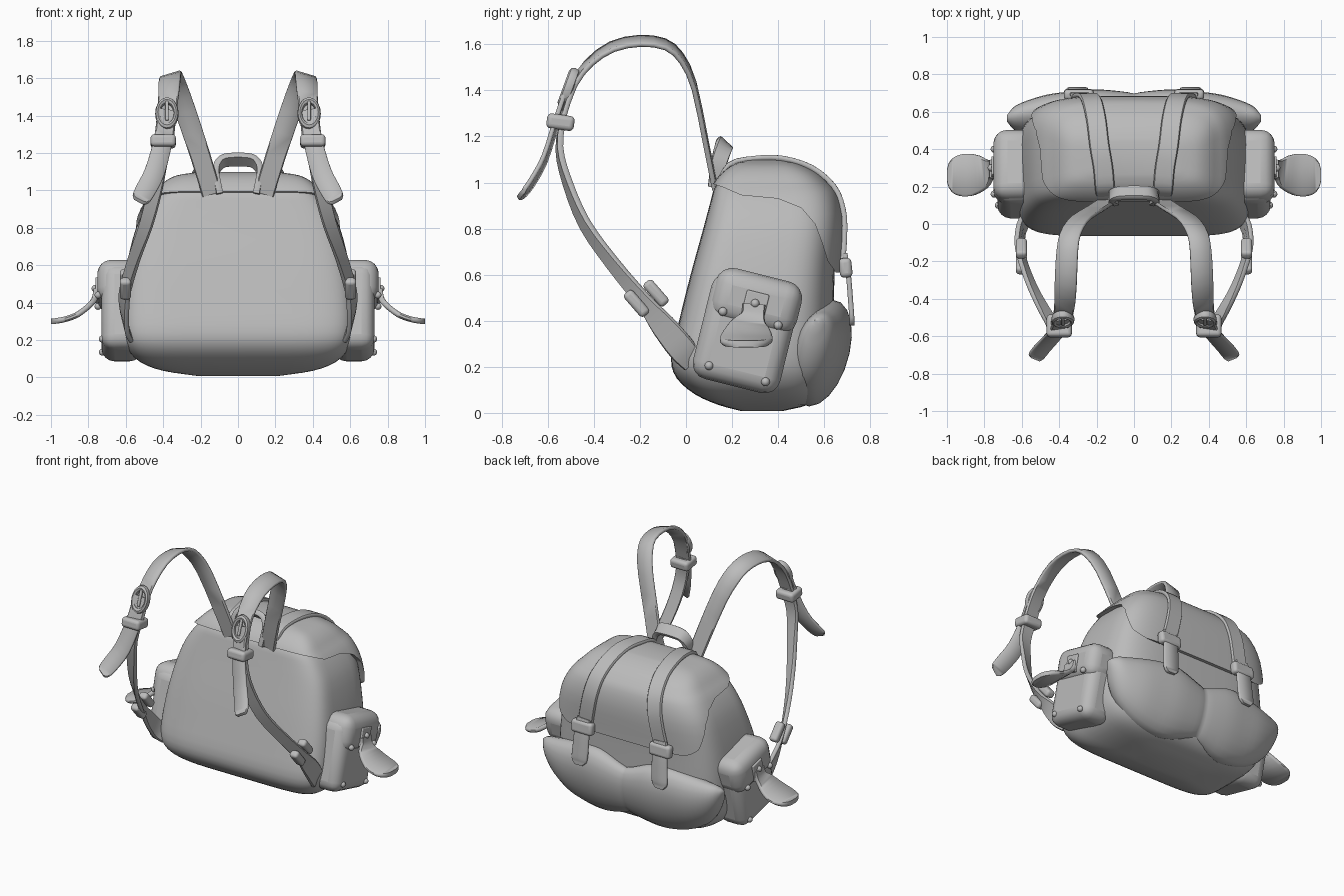
import bpy, bmesh, math
from mathutils import Vector, Matrix
from mathutils.bvhtree import BVHTree

if "Cube" in bpy.data.objects:
    bpy.data.objects.remove(bpy.data.objects["Cube"])

MAT = bpy.data.materials.new("grey fabric")
MAT.diffuse_color = (0.5, 0.5, 0.5, 1)
MAT.use_nodes = True
MAT.node_tree.nodes["Principled BSDF"].inputs["Base Color"].default_value = MAT.diffuse_color


def finish(ob, name, mirror=False, angle=40):
    ob.name = name
    if not ob.data.materials:
        ob.data.materials.append(MAT)
    bpy.ops.object.select_all(action='DESELECT')
    ob.select_set(True)
    bpy.context.view_layer.objects.active = ob
    bpy.ops.object.transform_apply(location=True, rotation=True, scale=True)
    bpy.ops.object.shade_smooth_by_angle(angle=math.radians(angle))
    if mirror:
        ob.modifiers.new("mirror", 'MIRROR')
    return ob


def loft(name, rings, mirror=False, angle=40):
    bm = bmesh.new()
    vs = [[bm.verts.new(p) for p in r] for r in rings]
    n = len(rings[0])
    for a, b in zip(vs, vs[1:]):
        for i in range(n):
            bm.faces.new((a[i], a[(i + 1) % n], b[(i + 1) % n], b[i]))
    bm.faces.new(vs[0])
    bm.faces.new(vs[-1])
    bmesh.ops.recalc_face_normals(bm, faces=bm.faces)
    me = bpy.data.meshes.new(name)
    bm.to_mesh(me)
    bm.free()
    ob = bpy.data.objects.new(name, me)
    bpy.context.collection.objects.link(ob)
    return finish(ob, name, mirror, angle)


def smooth_points(pts, k):
    """Catmull-Rom interpolation of tuples of any length."""
    p = [Vector(q) for q in pts]
    p = [2 * p[0] - p[1]] + p + [2 * p[-1] - p[-2]]
    out = []
    for i in range(1, len(p) - 2):
        a, b, c, d = p[i - 1:i + 3]
        for j in range(k):
            t = j / k
            out.append(0.5 * (2 * b + (c - a) * t + (2 * a - 5 * b + 4 * c - d) * t * t
                              + (3 * b - a - 3 * c + d) * t ** 3))
    return out + [p[-2]]


def ribbon(name, pts, thick, hint0, hint1=None, mirror=True, k=3):
    """Flat band through (x, y, z, half width) points."""
    path = smooth_points(pts, k)
    h0, h1 = Vector(hint0), Vector(hint1 or hint0)
    rings, last = [], len(path) - 1
    for i, q in enumerate(path):
        t = (path[min(i + 1, last)].to_3d() - path[max(i - 1, 0)].to_3d()).normalized()
        w = h0.lerp(h1, i / last)
        w = (w - t * w.dot(t)).normalized()
        n = t.cross(w)
        hw, th = q[3], thick / 2
        rings.append([q.to_3d() + w * hw * a + n * th * b for a, b in
                      ((1, .4), (.9, 1), (-.9, 1), (-1, .4), (-1, -.4), (-.9, -1), (.9, -1), (1, -.4))])
    return loft(name, rings, mirror, 50)


def box(name, loc, size, tilt=0, bevel=.02, mirror=True):
    bpy.ops.mesh.primitive_cube_add(size=1)
    ob = bpy.context.object
    ob.matrix_world = (Matrix.Translation(loc) @ Matrix.Rotation(math.radians(tilt), 4, 'X')
                       @ Matrix.Diagonal((*size, 1)))
    finish(ob, name)
    m = ob.modifiers.new("bevel", 'BEVEL')
    m.width, m.segments = bevel, 4
    if mirror:
        ob.modifiers.new("mirror", 'MIRROR')
    return ob


# --- main bag: rounded horizontal sections (z, half width, front y, back y)
SECTIONS = [(.008, .22, .24, .42), (.035, .40, .14, .53), (.08, .52, .04, .59), (.15, .59, -.04, .625),
            (.24, .62, -.065, .635), (.4, .62, -.03, .64), (.6, .595, .02, .645), (.8, .545, .075, .655),
            (.92, .48, .107, .635), (.98, .425, .125, .595), (1.03, .375, .165, .54),
            (1.065, .31, .215, .47), (1.083, .2, .27, .41)]


def bag(name, side=0, front=0, back=0, up=0):
    rings = []
    for z, w, y0, y1 in smooth_points(SECTIONS, 3):
        y0, y1, w, ring = y0 - front, y1 + back, w + side, []
        for i in range(64):
            a = math.tau * i / 64
            c, s = math.cos(a), math.sin(a)
            e = 2 / (6 if s < 0 else 4)
            ring.append((w * math.copysign(abs(c) ** e, c),
                         (y0 + y1) / 2 + (y1 - y0) / 2 * math.copysign(abs(s) ** e, s), z + up))
        rings.append(ring)
    return loft(name, rings)


bag("bag_body")

# --- lid: slightly larger shell trimmed by a side profile
lid = bag("lid", .02, .008, .03, .014)
EDGE = [(.10, 1.0), (.16, .98), (.24, .945), (.40, .93), (.50, .89), (.56, .82), (.59, .74),
        (.615, .66), (.65, .61), (.9, .59), (.9, 1.4), (.10, 1.4)]
cutter = loft("lid_trim_helper", [[(x, y, z) for y, z in EDGE] for x in (-1, 1)])
cut = lid.modifiers.new("trim", 'BOOLEAN')
cut.operation, cut.object, cut.solver = 'INTERSECT', cutter, 'EXACT'
trimmed = bpy.data.meshes.new_from_object(lid.evaluated_get(bpy.context.evaluated_depsgraph_get()))
lid.modifiers.clear()
lid.data = trimmed
bpy.data.objects.remove(cutter)
finish(lid, "lid", angle=35)
tree = BVHTree.FromObject(lid, bpy.context.evaluated_depsgraph_get())

# --- closing straps laid over the lid
over = [(.145, .14, 1.0), (.155, .2, 1.06), (.165, .3, 1.1), (.185, .42, 1.1), (.20, .54, 1.05),
        (.22, .63, .97), (.24, .68, .88), (.26, .69, .78), (.285, .69, .66)]
snapped = []
for p in over:
    hit, nor, _, _ = tree.find_nearest(p)
    snapped.append((*(hit + nor * .008), .053))
ribbon("closing_strap", snapped, .022, (1, 0, 0))
ribbon("closing_strap_tongue", [(.29, .69, .69, .05), (.295, .705, .6, .055), (.30, .715, .48, .058),
                                (.305, .72, .41, .055), (.305, .72, .38, .03)], .022, (1, 0, 0))
box("closing_strap_keeper", (.295, .693, .63), (.16, .055, .085), 6, .02)

# --- two-lobed curled pouch on the back: (x, centre y, centre z, half height, half depth)
lobe = [(0, .615, .25, .165, .075), (.06, .61, .25, .185, .09), (.2, .59, .258, .228, .12),
        (.33, .58, .262, .225, .12), (.46, .57, .272, .195, .115), (.57, .565, .30, .145, .09),
        (.64, .565, .345, .085, .06), (.68, .565, .39, .015, .015)]
half = smooth_points(lobe, 3)
full = [Vector((-q[0], *q[1:])) for q in reversed(half[1:])] + half
rings = []
for x, y, z, h, d in full:
    ring = []
    for i in range(20):
        a = math.tau * i / 20
        dz = h * math.sin(a)
        ring.append((x, y + d * math.cos(a) + .22 * dz, z + dz))
    rings.append(ring)
loft("curled_back_pouch", rings, angle=60)

# --- side pockets with lids, rivets and hanging tongues
box("side_pocket", (.62, .26, .345), (.22, .39, .47), -14, .07)
box("side_pocket_lid", (.64, .305, .485), (.225, .385, .235), -14, .075)
box("tongue_plate", (.753, .30, .465), (.02, .10, .12), -14, .006)
ribbon("pocket_tongue", [(.757, .295, .47, .05), (.768, .29, .42, .052), (.80, .275, .38, .085),
                         (.86, .265, .335, .11), (.92, .26, .312, .112), (.965, .26, .303, .095),
                         (.99, .26, .30, .065), (1.0, .26, .30, .03)], .03, (0, 1, 0))
for i, p in enumerate([(.748, .16, .44), (.748, .40, .38), (.764, .30, .475), (.725, .10, .205), (.725, .345, .135)]):
    bpy.ops.mesh.primitive_uv_sphere_add(segments=12, ring_count=8, radius=.019, location=p)
    finish(bpy.context.object, f"pocket_rivet_{i}", True)

# --- shoulder straps
ribbon("shoulder_strap_upper", [(.14, .125, .98, .052), (.20, .085, 1.18, .054), (.28, .035, 1.42, .056),
                                (.325, -.02, 1.54, .058), (.35, -.09, 1.60, .058), (.36, -.2, 1.615, .06),
                                (.365, -.32, 1.59, .06), (.37, -.42, 1.52, .056), (.38, -.49, 1.42, .052),
                                (.395, -.54, 1.27, .052)], .022, (1, 0, -.3), k=2)
ribbon("shoulder_strap_tail", [(.38, -.505, 1.43, .05), (.40, -.56, 1.27, .05), (.445, -.615, 1.10, .054),
                               (.495, -.67, 1.0, .054), (.52, -.705, .955, .048), (.53, -.72, .945, .03)],
       .02, (1, -.1, .2))
ribbon("shoulder_strap_lower", [(.39, -.53, 1.30, .045), (.42, -.55, 1.15, .043), (.445, -.515, 1.0, .04),
                                (.49, -.44, .82, .038), (.55, -.32, .65, .036), (.60, -.18, .48, .04),
                                (.61, -.10, .38, .055), (.60, -.02, .28, .06), (.57, .03, .22, .05)],
       .026, (1, 0, 0), (0, .75, .65))
box("shoulder_keeper", (.40, -.545, 1.262), (.135, .12, .065), -8, .02)
for i, (y, z) in enumerate([(-.215, .475), (-.13, .52)]):
    box(f"lower_buckle_bar_{i}", (.602, y, z), (.06, .05, .13), 41, .018)

# --- shoulder buckles: oval frame and pin
bpy.ops.mesh.primitive_torus_add(major_radius=.058, minor_radius=.016, major_segments=20, minor_segments=8)
frame = bpy.context.object
frame.matrix_world = (Matrix.Translation((.38, -.51, 1.41)) @ Matrix.Rotation(math.radians(70), 4, 'X')
                      @ Matrix.Diagonal((.85, 1.25, 1.5, 1)))
finish(frame, "shoulder_buckle_frame", True)
box("shoulder_buckle_pin", (.38, -.518, 1.425), (.018, .02, .11), -20, .006)

# --- carry handle
ribbon("carry_handle", [(-.10, .125, .98, .03), (-.118, .145, 1.09, .035), (-.095, .16, 1.145, .038),
                        (-.05, .166, 1.163, .04), (.05, .166, 1.163, .04), (.095, .16, 1.145, .038),
                        (.118, .145, 1.09, .035), (.10, .125, .98, .03)], .034, (0, .65, -.6), mirror=False)
